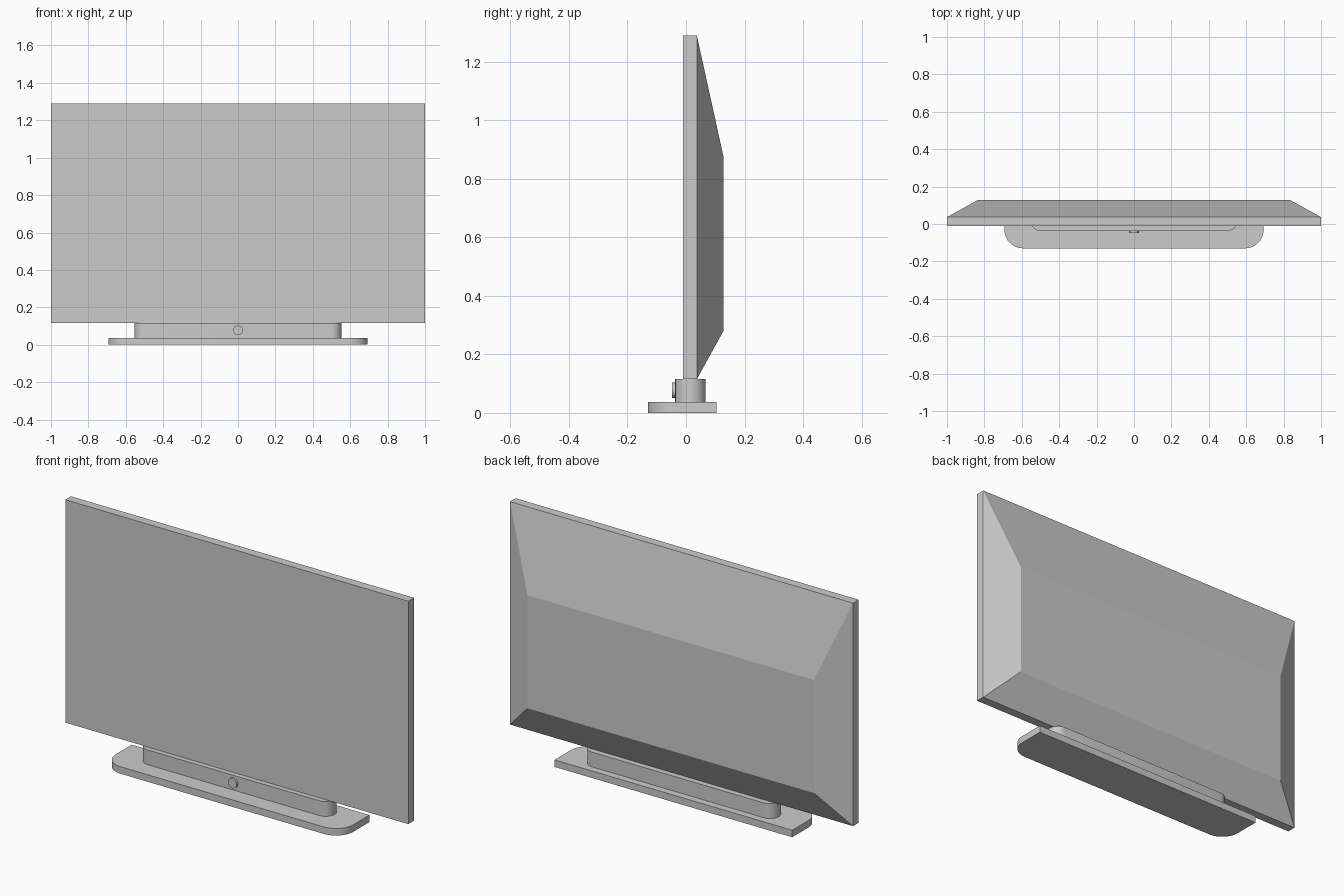
import bpy, bmesh
from math import sin, cos, pi, radians

cube = bpy.data.objects.get("Cube")
if cube:
    bpy.data.objects.remove(cube, do_unlink=True)

grey = bpy.data.materials.new("light_grey")
grey.use_nodes = True
colour = (0.6, 0.6, 0.6, 1)
grey.diffuse_color = colour
grey.node_tree.nodes["Principled BSDF"].inputs["Base Color"].default_value = colour


def finish(name, bm, smooth=False):
    bmesh.ops.recalc_face_normals(bm, faces=bm.faces)
    mesh = bpy.data.meshes.new(name)
    bm.to_mesh(mesh)
    bm.free()
    mesh.materials.append(grey)
    obj = bpy.data.objects.new(name, mesh)
    bpy.context.collection.objects.link(obj)
    if smooth:
        bpy.ops.object.select_all(action="DESELECT")
        obj.select_set(True)
        bpy.context.view_layer.objects.active = obj
        bpy.ops.object.shade_smooth_by_angle(angle=radians(35))
    return obj


def loft(name, rings, smooth=False):
    """Join matching closed outlines into a capped solid."""
    bm = bmesh.new()
    loops = [[bm.verts.new(p) for p in ring] for ring in rings]
    bm.faces.new(loops[0])
    bm.faces.new(loops[-1])
    for a, b in zip(loops, loops[1:]):
        for i in range(len(a)):
            j = (i + 1) % len(a)
            bm.faces.new((a[i], a[j], b[j], b[i]))
    return finish(name, bm, smooth)


def rectangle(half_width, y, low, high):
    return [(-half_width, y, low), (half_width, y, low),
            (half_width, y, high), (-half_width, y, high)]


def arc(cx, cy, r, start, end, steps=12):
    return [(cx + r * cos(start + (end - start) * i / steps),
             cy + r * sin(start + (end - start) * i / steps))
            for i in range(steps + 1)]


def slab(name, outline, low, high):
    return loft(name, [[(x, y, z) for x, y in outline] for z in (low, high)], True)


# Flat screen slab and the tapered housing behind it
panel_low, panel_high = 0.115, 1.29
loft("screen_panel", [rectangle(1, y, panel_low, panel_high) for y in (-0.01, 0.037)])
loft("back_housing", [rectangle(1, 0.037, panel_low, panel_high),
                      rectangle(0.835, 0.128, 0.28, 0.876)])

# Foot with rounded front corners and square back corners
r = 0.1
foot = (arc(-0.693 + r, -0.13 + r, r, pi, 1.5 * pi)
        + arc(0.693 - r, -0.13 + r, r, 1.5 * pi, 2 * pi)
        + [(0.693, 0.105), (-0.693, 0.105)])
slab("foot", foot, 0, 0.037)

# Neck bar with half-round ends
r = 0.052
neck = (arc(0.553 - r, 0.015, r, -pi / 2, pi / 2)
        + arc(-0.553 + r, 0.015, r, pi / 2, 1.5 * pi))
slab("neck_bar", neck, 0.037, panel_low)

# Round button on the front of the neck
disc = arc(0, 0.077, 0.026, 0, 2 * pi, 24)[:-1]
loft("power_button", [[(x, y, z) for x, z in disc] for y in (-0.048, -0.03)], True)
